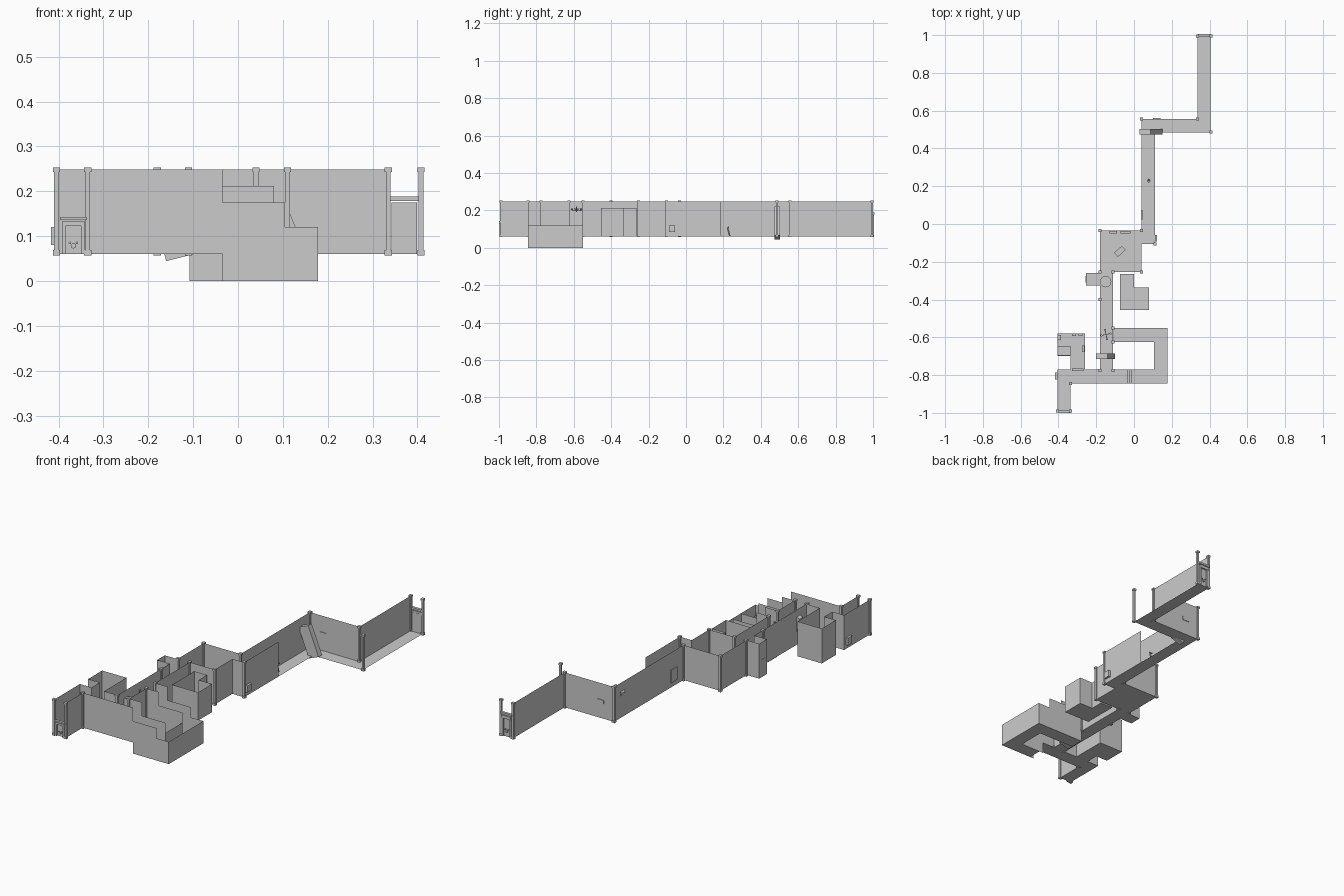
import bpy, bmesh, math
from mathutils import Matrix

if "Cube" in bpy.data.objects:
    bpy.data.objects.remove(bpy.data.objects["Cube"])

F, T = 0.06, 0.248   # main floor and wall-top heights


def finish(name, bm):
    me = bpy.data.meshes.new(name)
    bm.to_mesh(me)
    bm.free()
    ob = bpy.data.objects.new(name, me)
    bpy.context.collection.objects.link(ob)
    return ob


def quads(name, faces):
    bm = bmesh.new()
    for f in faces:
        bm.faces.new([bm.verts.new(p) for p in f])
    bmesh.ops.remove_doubles(bm, verts=bm.verts, dist=1e-5)
    return finish(name, bm)


def floor(name, rects, z=F):
    quads(name, [[(a, c, z), (b, c, z), (b, d, z), (a, d, z)] for a, b, c, d in rects])


def wall(name, pts, z0=F, z1=T):
    quads(name, [[(*p, z0), (*q, z0), (*q, z1), (*p, z1)] for p, q in zip(pts, pts[1:])])


def box(name, c, s, rot=(0, 0, 0)):
    bm = bmesh.new()
    bmesh.ops.create_cube(bm, size=1)
    bmesh.ops.scale(bm, vec=s, verts=bm.verts)
    ob = finish(name, bm)
    ob.location, ob.rotation_euler = c, rot
    return ob


def cyl(name, c, r, h, n=12, rot=(0, 0, 0), r2=None):
    bm = bmesh.new()
    bmesh.ops.create_cone(bm, cap_ends=True, segments=n, radius1=r,
                          radius2=r if r2 is None else r2, depth=h)
    ob = finish(name, bm)
    ob.location, ob.rotation_euler = c, rot
    return ob


# Floors
floor("north_corridor_floor", [(.335, .405, .485, .995), (.04, .335, .485, .557),
                               (.04, .11, -.105, .485)])
floor("hall_floor", [(-.18, .04, -.255, -.035)])
floor("middle_corridor_floor", [(-.18, -.11, -.77, -.255), (-.255, -.18, -.325, -.26)])
floor("south_corridor_floor", [(-.405, -.035, -.845, -.77), (-.405, -.335, -.99, -.845)])
floor("west_chamber_floor", [(-.405, -.26, -.7, -.58), (-.335, -.26, -.77, -.7)])
floor("east_chamber_floor", [(-.075, 0, -.455, -.265), (0, .08, -.455, -.335)])
floor("sunken_floor", [(0, .178, -.845, -.77), (.105, .178, -.77, -.55),
                       (-.108, .105, -.625, -.55)], 0)

# Steps from the south corridor down to the sunken passage
for i in range(3):
    x = -.035 + i * .012
    z = F - .02 * i
    quads("stair_step", [[(x, -.845, z), (x, -.77, z), (x, -.77, z - .02), (x, -.845, z - .02)],
                         [(x, -.845, z - .02), (x + .012, -.845, z - .02),
                          (x + .012, -.77, z - .02), (x, -.77, z - .02)]])

# Northern corridor walls
wall("north_wall", [(.335, .995), (.335, .557), (.04, .557), (.04, -.035), (-.18, -.035),
                    (-.18, -.26)])
wall("hall_east_wall", [(.11, .187), (.11, -.105), (.04, -.105), (.04, -.255), (-.11, -.255),
                        (-.11, -.55)])
wall("alcove_wall", [(-.18, -.26), (-.255, -.26), (-.255, -.325), (-.18, -.325), (-.18, -.77),
                     (-.26, -.77)])
wall("middle_wall", [(-.11, -.625), (-.11, -.77), (-.035, -.77)])
wall("south_wall", [(-.335, -.99), (-.335, -.845), (-.035, -.845)])
wall("west_wall", [(-.405, -.99), (-.405, -.77), (-.335, -.77), (-.335, -.7), (-.405, -.7),
                   (-.405, -.58), (-.26, -.58), (-.26, -.77)])
wall("east_chamber_wall", [(-.075, -.455), (.08, -.455), (.08, -.335), (0, -.335),
                           (0, -.265), (-.075, -.265), (-.075, -.455)], F, .212)

# Stepped walls of the sunken passage
for y in (-.845, -.77):
    wall("descending_wall", [(-.035, y), (.105, y)], 0, .175)
for y in (-.55, -.625):
    wall("return_wall_high", [(-.108, y), (-.035, y)], 0, T)
    wall("return_wall_low", [(-.035, y), (.105, y)], 0, .175)
wall("sunken_outer_wall", [(.105, -.845), (.178, -.845), (.178, -.55), (.105, -.55)], 0, .12)
wall("sunken_inner_wall", [(.105, -.77), (.105, -.625)], 0, .12)
wall("return_end_wall", [(-.108, -.55), (-.108, -.625)], 0, F)

# Corner pillars with flared bases and caps
for x, y in [(.335, .995), (.408, .995), (.04, .557), (.335, .557), (.408, .487), (.04, -.035),
             (.11, -.105), (-.18, -.035), (-.18, -.255), (.04, -.255), (-.11, -.255),
             (-.18, -.4), (-.11, -.55), (-.11, -.625), (-.11, -.775), (-.18, -.775),
             (-.335, -.845), (-.335, -.99), (-.405, -.99)]:
    bm = bmesh.new()
    for z, h, w in [(F + .003, .012, .016), ((F + T) / 2, .186, .011), (T, .010, .016)]:
        bmesh.ops.create_cube(bm, size=1, matrix=Matrix.Translation((x, y, z))
                              @ Matrix.Diagonal((w, w, h, 1)))
    finish("pillar", bm)

# Tilted slab doors
for x, y, a in [(.09, .488, -22), (-.15, -.7, -14)]:
    box("tilted_slab", (x, y, .132), (.062, .03, .165), (0, math.radians(a), 0))


# Ornamental end panels: posts, lintel, ledge, basin and studs
def end_panel(cx, y, d, h, w):
    box("panel_back", (cx, y, F + h * .4), (w * .8, .004, h * .8))
    for s in (-1, 1):
        box("panel_post", (cx + s * w * .36, y + d * .005, F + h * .38), (w * .14, .01, h * .76))
        cyl("panel_stud", (cx + s * w * .13, y + d * .005, F + h * .3), w * .05, .006, 8,
            (math.pi / 2, 0, 0))
    box("panel_lintel", (cx, y + d * .005, F + h * .82), (w * .86, .012, h * .12))
    box("panel_ledge", (cx, y + d * .005, F + h * .95), (w, .014, h * .08))
    cyl("panel_boss", (cx, y + d * .005, F + h * .22), w * .1, .008, 8, (math.pi / 2, 0, 0))


end_panel(-.367, -.988, -1, .083, .06)
end_panel(.371, .995, 1, .13, .066)

# Wall fittings
box("east_wall_niche", (.116, -.075, .102), (.012, .034, .036))
box("west_wall_niche", (-.411, -.805, .1), (.012, .035, .04))
box("corridor_wall_frame", (.04, .048, .12), (.008, .05, .07))
box("corridor_plaque", (.12, .557, .15), (.04, .006, .02))
box("alcove_door", (-.254, -.292, .11), (.005, .035, .09))
for x, w in [(-.11, .04), (-.045, .055)]:
    box("hall_shelf", (x, -.044, .09), (w, .014, .06))

# Gate threshold and lever in the north corridor
box("gate_threshold", (.075, .187, F + .003), (.07, .005, .006))
cyl("lever_post", (.078, .228, .085), .004, .05, 8, (math.radians(15), 0, 0))
box("lever_handle", (.078, .228, .11), (.02, .006, .006))

# Hall table and round well
rz = math.radians(42)
box("table_top", (-.075, -.145, .088), (.055, .03, .006), (0, 0, rz))
for sx in (-1, 1):
    for sy in (-1, 1):
        dx, dy = sx * .022, sy * .011
        box("table_leg", (-.075 + dx * math.cos(rz) - dy * math.sin(rz),
                          -.145 + dx * math.sin(rz) + dy * math.cos(rz), .073),
            (.005, .005, .026), (0, 0, rz))
cyl("round_well", (-.15, -.305, F + .006), .03, .012, 20)

# Hanging lamp with crossed arms
for a in (0, math.pi / 2):
    box("lamp_arm", (-.148, -.585, .198), (.05, .004, .004), (0, 0, a + .2))
    for s in (-1, 1):
        cyl("lamp_cup", (-.148 + s * .025 * math.cos(a + .2), -.585 + s * .025 * math.sin(a + .2),
                         .204), .003, .012, 6, r2=.006)
cyl("lamp_rod", (-.148, -.585, .206), .003, .03, 6)

# West chamber furniture
box("bed_base", (-.37, -.67, .078), (.068, .05, .036))
box("bed_mattress", (-.37, -.67, .099), (.06, .042, .008))
box("corner_chest", (-.395, -.6, .075), (.018, .026, .03))
box("side_cabinet", (-.269, -.66, .085), (.015, .036, .05))
for x in (-.318, -.283):
    box("wall_shelf", (x, -.587, .12), (.022, .012, .008))
box("chamber_threshold", (-.297, -.772, F + .004), (.06, .012, .008))
